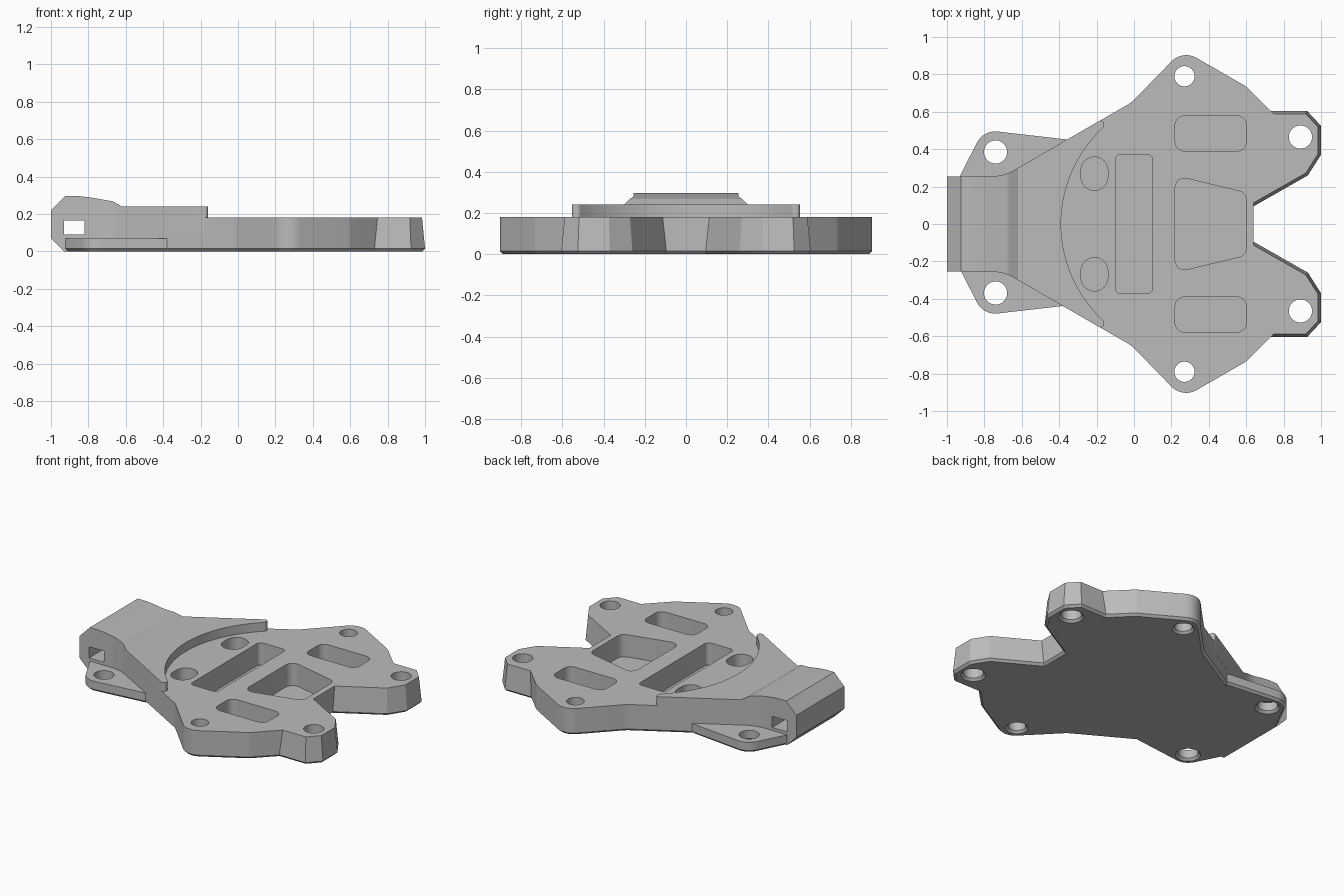
import bpy, bmesh, math
from mathutils import Vector

cube = bpy.data.objects.get("Cube")
if cube:
    bpy.data.objects.remove(cube)

grey = bpy.data.materials.new("mid_grey")
grey.use_nodes = True
colour = (0.5, 0.5, 0.5, 1)
grey.diffuse_color = colour
grey.node_tree.nodes["Principled BSDF"].inputs["Base Color"].default_value = colour


def mirrored(half):
    """Close a half outline (right to left, y > 0) with its mirror image."""
    return half + [(x, -y, r) for x, y, r in reversed(half)]


def rounded(corners, steps=8):
    """Turn (x, y, radius) corners into a polygon with rounded corners."""
    out = []
    for i, (x, y, r) in enumerate(corners):
        p = Vector((x, y))
        if not r:
            out.append(p)
            continue
        a = (Vector(corners[i - 1][:2]) - p).normalized()
        b = (Vector(corners[(i + 1) % len(corners)][:2]) - p).normalized()
        half = a.angle(b) / 2
        centre = p + (a + b).normalized() * r / math.sin(half)
        start = p + a * r / math.tan(half) - centre
        sweep = (p + b * r / math.tan(half) - centre).angle_signed(start)
        for k in range(steps + 1):
            t = sweep * k / steps
            c, s = math.cos(t), math.sin(t)
            out.append(centre + Vector((start.x * c - start.y * s,
                                        start.x * s + start.y * c)))
    return out


def inset(pts, amount):
    """Move each edge of a counter-clockwise polygon inwards by amount(midpoint)."""
    n = len(pts)
    lines = []
    for i in range(n):
        a, b = pts[i], pts[(i + 1) % n]
        d = (b - a).normalized()
        lines.append((Vector((-d.y, d.x)), amount((a + b) / 2)))
    out = []
    for i in range(n):
        (n1, d1), (n2, d2) = lines[i - 1], lines[i]
        det = n1.x * n2.y - n1.y * n2.x
        if abs(det) < 1e-4:
            out.append(pts[i] + n2 * d2)
        else:
            out.append(pts[i] + Vector((d1 * n2.y - d2 * n1.y,
                                        n1.x * d2 - n2.x * d1)) / det)
    return out


def loft(bm, rings, sideways=False):
    """Solid through rings of (level, polygon); sideways runs it along y."""
    loops = [[bm.verts.new((p[0], h, p[1]) if sideways else (p[0], p[1], h))
              for p in pts] for h, pts in rings]
    n = len(loops[0])
    faces = [bm.faces.new(loops[0]), bm.faces.new(loops[-1])]
    for low, high in zip(loops, loops[1:]):
        for i in range(n):
            j = (i + 1) % n
            faces.append(bm.faces.new((low[i], low[j], high[j], high[i])))
    bmesh.ops.recalc_face_normals(bm, faces=faces)


def finish(name, bm):
    mesh = bpy.data.meshes.new(name)
    bm.to_mesh(mesh)
    bm.free()
    mesh.materials.append(grey)
    ob = bpy.data.objects.new(name, mesh)
    bpy.context.collection.objects.link(ob)
    return ob


def solid(name, rings, sideways=False):
    bm = bmesh.new()
    loft(bm, rings, sideways)
    return finish(name, bm)


def combine(target, other, operation):
    mod = target.modifiers.new(operation, 'BOOLEAN')
    mod.operation, mod.object, mod.solver = operation, other, 'EXACT'
    bpy.context.view_layer.objects.active = target
    bpy.ops.object.modifier_apply(modifier=mod.name)
    bpy.data.objects.remove(other)


CHAMFER = 0.015
TOP = 0.18


def chamfered(pts, top, draft=lambda m: 0):
    return [(0, inset(pts, lambda m: CHAMFER)), (CHAMFER, pts),
            (top, inset(pts, draft))]


# Main plate with two drafted arms on the right
plate_outline = rounded(mirrored([
    (0.64, 0.095, 0), (0.93, 0.26, 0), (1, 0.37, 0), (1, 0.525, 0),
    (0.925, 0.605, 0), (0.73, 0.605, 0), (0.6, 0.735, 0.1),
    (0.26, 0.931, 0.11), (-0.013, 0.65, 0.15), (-0.62, 0.30, 0)]))
body = solid("mount_plate", chamfered(
    plate_outline, TOP, lambda m: 0.016 if m.x > 0.7 else 0))

# Raised collar and nose, trimmed by a side profile
arc = [(0.31 - 0.7 * math.cos(t), 0.7 * math.sin(t), 0)
       for t in (math.radians(47.9) * (k + 0.5) / 16 for k in range(16))]
collar_outline = rounded(mirrored(arc + [
    (-0.16, 0.519, 0.018), (-0.16, 0.566, 0.018),
    (-0.698, 0.255, 0.25), (-1, 0.255, 0)]))
nose = solid("collar_and_nose", [(-0.1, collar_outline), (0.5, collar_outline)])
profile = [(-1, 0.07), (-0.93, 0), (-0.5, 0), (-0.5, 0.1), (0, 0.1), (0, 0.24),
           (-0.62, 0.24), (-0.67, 0.268), (-0.8, 0.29), (-0.86, 0.296),
           (-0.925, 0.296), (-1, 0.22)]
combine(nose, solid("profile", [(-1, profile), (1, profile)], True), 'INTERSECT')
combine(body, nose, 'UNION')

# Thin ears beside the nose
EAR_SHIFT = 0.008
ear_half = [(-0.36, 0.1, 0), (-0.36, 0.444, 0), (-0.805, 0.495, 0.11),
            (-0.93, 0.25, 0), (-0.93, 0.1, 0)]
for side in (1, -1):
    corners = [(x, y * side + EAR_SHIFT, r) for x, y, r in ear_half]
    pts = rounded(corners if side > 0 else corners[::-1])
    combine(body, solid("ear", chamfered(pts, 0.07)), 'UNION')

# Cutters: pockets, screw holes and the strap slot
bm = bmesh.new()


def pocket(corners):
    pts = rounded(corners)
    loft(bm, [(0.03, pts), (0.4, pts)])


def box_pocket(x0, x1, y0, y1, r):
    pocket([(x0, y0, r), (x1, y0, r), (x1, y1, r), (x0, y1, r)])


def screw_hole(x, y, r):
    def circle(rad):
        return [(x + rad * math.cos(k * math.tau / 40),
                 y + rad * math.sin(k * math.tau / 40)) for k in range(40)]
    loft(bm, [(-0.01, circle(r + 0.025)), (CHAMFER, circle(r)), (0.4, circle(r))])


box_pocket(-0.1, 0.1, -0.372, 0.372, 0.03)
pocket(mirrored([(0.6, 0.167, 0.05), (0.22, 0.258, 0.05)]))
for side in (1, -1):
    low, high = sorted((0.39 * side, 0.578 * side))
    box_pocket(0.22, 0.6, low, high, 0.05)
    low, high = sorted((0.18 * side, 0.358 * side))
    box_pocket(-0.283, -0.14, low, high, 0.07)
    screw_hole(0.27, 0.79 * side, 0.054)
    screw_hole(0.89, 0.465 * side, 0.062)
    screw_hole(-0.74, 0.377 * side + EAR_SHIFT, 0.062)
slot = [(-0.93, 0.09), (-0.82, 0.09), (-0.82, 0.165), (-0.93, 0.165)]
loft(bm, [(-0.6, slot), (0.6, slot)], True)
combine(body, finish("cutters", bm), 'DIFFERENCE')

# Smooth the rounded walls, keep the edges crisp
bpy.ops.object.select_all(action='DESELECT')
body.select_set(True)
bpy.context.view_layer.objects.active = body
bpy.ops.object.shade_smooth_by_angle(angle=math.radians(20))
